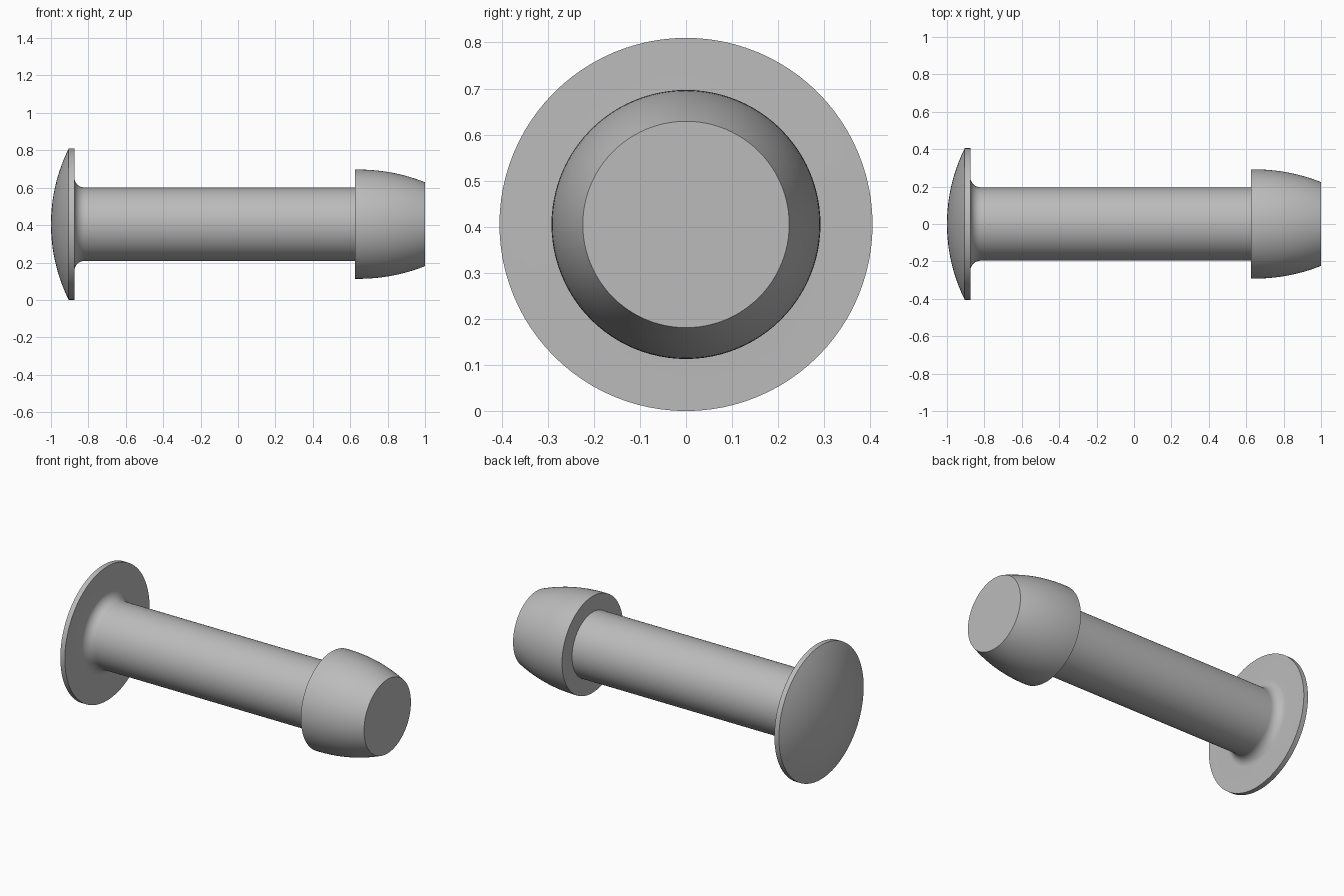
import bpy, bmesh
from math import sin, cos, asin, pi, sqrt

SIDES = 96
AXIS_Z = 0.405

cube = bpy.data.objects.get("Cube")
if cube:
    bpy.data.objects.remove(cube)

grey = bpy.data.materials.new("plain grey")
grey.use_nodes = True
colour = (0.5, 0.5, 0.5, 1)
grey.diffuse_color = colour
grey.node_tree.nodes["Principled BSDF"].inputs["Base Color"].default_value = colour


def lathe(name, profile):
    """Spin (x, radius) points around the long axis; zero radius closes an end."""
    bm = bmesh.new()
    rings = []
    for x, r in profile:
        if r < 1e-6:
            rings.append([bm.verts.new((x, 0, 0))] * SIDES)
        else:
            rings.append([bm.verts.new((x, r * cos(2 * pi * i / SIDES), r * sin(2 * pi * i / SIDES)))
                          for i in range(SIDES)])
    for a, b in zip(rings, rings[1:]):
        for i in range(SIDES):
            j = (i + 1) % SIDES
            corners = dict.fromkeys((a[i], b[i], b[j], a[j]))
            bm.faces.new(list(corners))
    # Profiles run from -x to +x over the outside, so one flip rule fits all parts
    bmesh.ops.reverse_faces(bm, faces=bm.faces[:])
    mesh = bpy.data.meshes.new(name)
    bm.to_mesh(mesh)
    bm.free()
    mesh.materials.append(grey)
    obj = bpy.data.objects.new(name, mesh)
    obj.location.z = AXIS_Z
    bpy.context.collection.objects.link(obj)
    bpy.ops.object.select_all(action='DESELECT')
    obj.select_set(True)
    bpy.context.view_layer.objects.active = obj
    bpy.ops.object.shade_smooth_by_angle(angle=pi / 6)
    return obj


# Domed head: shallow spherical cap, thin rim, flat back and fillet into the shaft
rim_r, dome_h, shaft_r, fillet = 0.405, 0.095, 0.196, 0.055
back_x = -0.875
dome_r = (rim_r ** 2 + dome_h ** 2) / (2 * dome_h)
sweep = asin(rim_r / dome_r)
dome = [(-1 + dome_r * (1 - cos(sweep * i / 16)), dome_r * sin(sweep * i / 16)) for i in range(17)]
neck = [(back_x + fillet * (1 - cos(pi / 2 * i / 12)),
         shaft_r + fillet * (1 - sin(pi / 2 * i / 12))) for i in range(13)]
lathe("domed_head", dome + [(back_x, rim_r)] + neck)

# Straight shaft
tip_x = 0.625
lathe("shaft", [(back_x + fillet, shaft_r), (tip_x, shaft_r)])

# Bulged tip: flat shoulder, short straight band, circular taper and flat end
tip_r, end_r, taper_x = 0.292, 0.224, 0.645
length, drop = 1 - taper_x, tip_r - end_r
bulge_r = (length ** 2 + drop ** 2) / (2 * drop)
taper = []
for i in range(17):
    d = length * i / 16
    taper.append((taper_x + d, tip_r - bulge_r + sqrt(bulge_r ** 2 - d ** 2)))
lathe("bulged_tip", [(tip_x, shaft_r), (tip_x, tip_r)] + taper + [(1, 0)])
